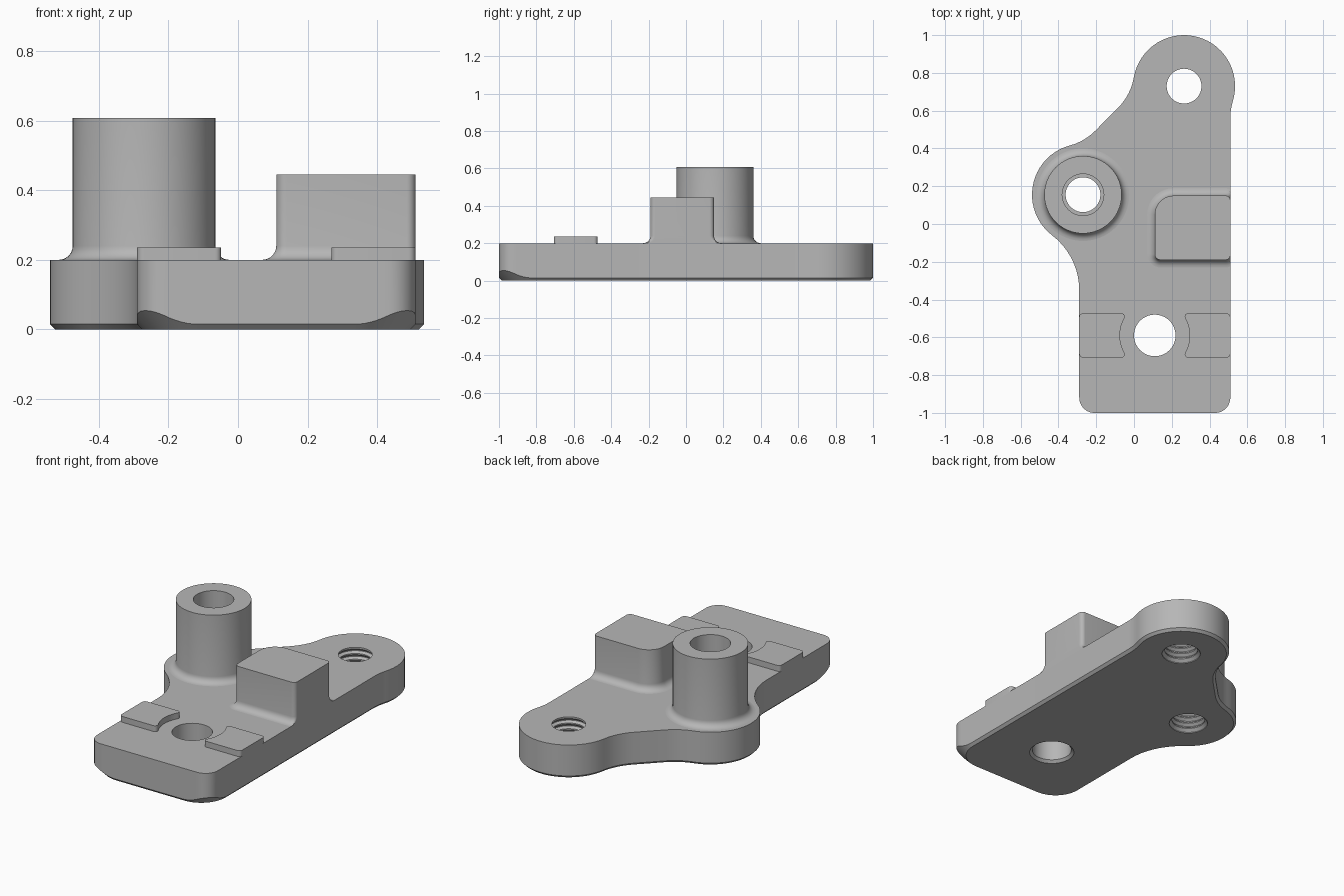
import bpy
import bmesh
from math import cos, sin, radians, sqrt, pi

cube = bpy.data.objects.get("Cube")
if cube:
    bpy.data.objects.remove(cube, do_unlink=True)

metal = bpy.data.materials.new("plain_grey")
metal.use_nodes = True
GREY = (0.47, 0.47, 0.47, 1)
metal.diffuse_color = GREY
metal.node_tree.nodes["Principled BSDF"].inputs["Base Color"].default_value = GREY

TOP = 0.2          # top of the plate
EDGE = 0.015       # lower edge chamfer
FLARE = 0.04       # fillet where raised parts meet the plate
TOP_EYE = (0.265, 0.73)
SIDE_EYE = (-0.27, 0.155)
FRONT_HOLE = (0.11, -0.59)


def arc(c, r, a0, a1, step=6):
    n = max(3, round(abs(a1 - a0) / step))
    angles = [radians(a0 + (a1 - a0) * i / n) for i in range(n + 1)]
    return [(c[0] + r * cos(a), c[1] + r * sin(a)) for a in angles]


def loft(name, rings, closed=False):
    """Skin a stack of equal rings; cap the ends, or join last to first."""
    bm = bmesh.new()
    vs = [[bm.verts.new(p) for p in ring] for ring in rings]
    pairs = list(zip(vs, vs[1:]))
    if closed:
        pairs.append((vs[-1], vs[0]))
    else:
        bm.faces.new(vs[0][::-1])
        bm.faces.new(vs[-1])
    for lo, hi in pairs:
        for i in range(len(lo)):
            j = (i + 1) % len(lo)
            bm.faces.new((lo[i], lo[j], hi[j], hi[i]))
    bmesh.ops.recalc_face_normals(bm, faces=bm.faces)
    mesh = bpy.data.meshes.new(name)
    bm.to_mesh(mesh)
    bm.free()
    mesh.materials.append(metal)
    obj = bpy.data.objects.new(name, mesh)
    bpy.context.collection.objects.link(obj)
    return obj


def turned(name, c, profile, closed=False, n=64):
    """Revolve (radius, z) points about a vertical axis."""
    rings = [[(c[0] + r * cos(2 * pi * i / n), c[1] + r * sin(2 * pi * i / n), z)
              for i in range(n)] for r, z in profile]
    return loft(name, rings, closed)


def activate(obj):
    bpy.ops.object.select_all(action='DESELECT')
    obj.select_set(True)
    bpy.context.view_layer.objects.active = obj


def smooth(obj):
    activate(obj)
    bpy.ops.object.shade_smooth_by_angle(angle=radians(28))


def cut(obj, cutter):
    mod = obj.modifiers.new("hole", 'BOOLEAN')
    mod.operation = 'DIFFERENCE'
    mod.solver = 'EXACT'
    mod.object = cutter
    activate(obj)
    bpy.ops.object.modifier_apply(modifier=mod.name)
    bpy.data.objects.remove(cutter, do_unlink=True)


# Plate outline: each entry is (bottom point, side point, side start height)
outline = []


def add_arc(c, r, a0, a1):
    turn = 1 if a1 > a0 else -1        # hollow arcs run clockwise
    for p, q in zip(arc(c, r, a0, a1), arc(c, r - turn * EDGE, a0, a1)):
        if not outline or (outline[-1][1][0] - p[0]) ** 2 + (outline[-1][1][1] - p[1]) ** 2 > 1e-5:
            outline.append((q, p, EDGE))


def add_corner(cx, a0, big=0.16, small=0.08):
    """Front corner: wide round at the bottom, tighter round on the side."""
    reach = big + EDGE
    off = reach - small
    c = (cx, -1 + reach)
    for q, d in zip(arc(c, big, a0, a0 + 90, 5), arc((0, 0), 1, a0, a0 + 90, 5)):
        u, v = abs(d[0]), abs(d[1])
        t = reach / max(u, v)
        if t * min(u, v) > off:
            b = off * (u + v)
            t = b + sqrt(b * b - 2 * off * off + small * small)
        outline.append((q, (c[0] + t * d[0], c[1] + t * d[1]), t - big))


add_corner(-0.115, 180)
add_corner(0.335, 270)
add_arc((0.81, 0.563), 0.3, 180, 163)
add_arc(TOP_EYE, 0.27, -17, 170)
add_arc((-0.302, 0.83), 0.306, -10, -45)
add_arc((-0.418, 0.705), 0.3, -45, -74.9)
add_arc(SIDE_EYE, 0.27, 105.1, 232.7)
add_arc((-0.655, -0.35), 0.365, 52.7, 0)

plate = loft("base_plate", [
    [(q[0], q[1], 0) for q, p, z in outline],
    [(p[0], p[1], z) for q, p, z in outline],
    [(p[0], p[1], TOP) for q, p, z in outline]])

# Threaded holes and the plain front hole
thread = [(0.108, -0.01), (0.108, 0.004)]
for k in range(6):
    z = 0.02 + k * 0.034
    thread += [(0.092, z), (0.092, z + 0.007), (0.107, z + 0.017), (0.107, z + 0.021)]
thread[-2:] = [(0.092, TOP + 0.02)]
for eye in (TOP_EYE, SIDE_EYE):
    cut(plate, turned("thread_cutter", eye, thread))
cut(plate, turned("hole_cutter", FRONT_HOLE,
                  [(0.135, -0.01), (0.11, 0.015), (0.11, TOP + 0.05)]))
smooth(plate)

# Fillet steps shared by the raised parts: (outward offset, height)
flare = [(FLARE * (1 - sin(radians(a))), TOP + FLARE * (1 - cos(radians(a))))
         for a in range(0, 91, 15)]

# Hollow round post
post = turned("round_post", SIDE_EYE,
              [(0.205 + o, z) for o, z in flare]
              + [(0.205, 0.607), (0.11, 0.607), (0.11, TOP)], closed=True)
smooth(post)


# Stop block, flush with the right edge of the plate
def block_ring(o, z):
    pts = (arc((0.14, -0.16), 0.03 + o, 180, 270, 10)
           + arc((0.485, -0.165), 0.025 + o, 270, 360, 10)
           + arc((0.485, 0.125), 0.025 + o, 0, 90, 10)
           + arc((0.21, 0.05), 0.1 + o, 90, 180, 10))
    return [(min(x, 0.51), y, z) for x, y in pts]


block = loft("stop_block", [block_ring(o, z) for o, z in flare] + [block_ring(0, 0.445)])
smooth(block)

# Pair of raised pads hollowed around the front hole
pad = (arc((0.38, -0.097), 0.02, -90, 0, 15) + arc((0.38, 0.097), 0.02, 0, 90, 15)
       + arc((0.1755, 0.1), 0.017, 90, 200, 15) + arc((0, 0), 0.185, 29, -29)
       + arc((0.1755, -0.1), 0.017, 160, 270, 15))
for side, name in ((1, "left_pad"), (-1, "right_pad")):
    smooth(loft(name, [[(FRONT_HOLE[0] + side * x, FRONT_HOLE[1] + y, z) for x, y in pad]
                       for z in (TOP - 0.005, 0.235)]))
